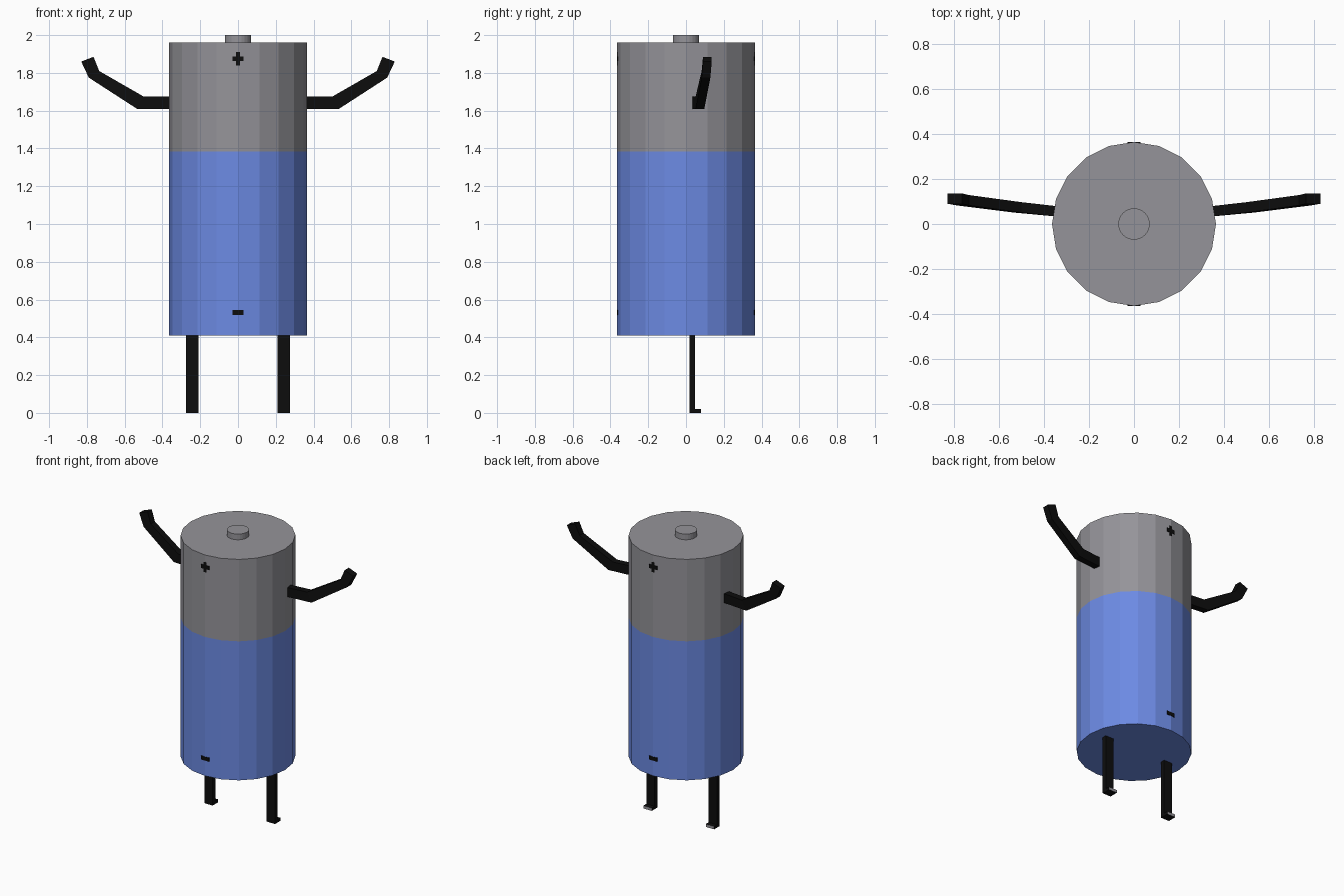
import bpy, bmesh, math
from mathutils import Vector

if "Cube" in bpy.data.objects:
    bpy.data.objects.remove(bpy.data.objects["Cube"])


def material(name, rgb):
    m = bpy.data.materials.new(name)
    m.diffuse_color = (*rgb, 1.0)
    m.use_nodes = True
    m.node_tree.nodes["Principled BSDF"].inputs["Base Color"].default_value = m.diffuse_color
    return m


GREY = material("grey metal", (0.30, 0.295, 0.32))
BLUE = material("blue", (0.15, 0.255, 0.77))
BLACK = material("black", (0.004, 0.004, 0.004))


def finish(name, bm, *mats):
    bmesh.ops.recalc_face_normals(bm, faces=bm.faces)
    me = bpy.data.meshes.new(name)
    bm.to_mesh(me)
    bm.free()
    for m in mats:
        me.materials.append(m)
    ob = bpy.data.objects.new(name, me)
    bpy.context.collection.objects.link(ob)
    return ob


def drum(name, r, z0, z1, sides, mat, cap_bottom=True, cap_top=True):
    """Upright faceted cylinder with a corner on each axis."""
    bm = bmesh.new()
    rings = [[bm.verts.new((r * math.cos(2 * math.pi * i / sides),
                            r * math.sin(2 * math.pi * i / sides), z))
              for i in range(sides)] for z in (z0, z1)]
    for i in range(sides):
        j = (i + 1) % sides
        bm.faces.new((rings[0][i], rings[0][j], rings[1][j], rings[1][i]))
    if cap_bottom:
        bm.faces.new(rings[0][::-1])
    if cap_top:
        bm.faces.new(rings[1])
    return finish(name, bm, mat)


def add_box(bm, lo, hi):
    verts = bmesh.ops.create_cube(bm, size=1)["verts"]
    lo, hi = Vector(lo), Vector(hi)
    for v in verts:
        v.co = Vector(((lo[k] + hi[k]) / 2 + v.co[k] * (hi[k] - lo[k])) for k in range(3))


# Body: blue lower part, grey upper part, grey terminal
drum("lower_body", 0.365, 0.41, 1.385, 20, BLUE, cap_top=False)
drum("upper_body", 0.365, 1.385, 1.96, 20, GREY, cap_bottom=False)
drum("top_terminal", 0.07, 1.955, 2.0, 24, GREY, cap_bottom=False)

# Arm sections: upper edge x, z; lower edge x, z; centre y
ARM = [(0.34, 1.675, 0.34, 1.61, 0.056),
       (0.50, 1.675, 0.535, 1.61, 0.074),
       (0.735, 1.81, 0.79, 1.775, 0.106),
       (0.765, 1.885, 0.83, 1.86, 0.113)]

for side, s in (("left", -1), ("right", 1)):
    # Bent arm
    bm = bmesh.new()
    rings = []
    for ux, uz, lx, lz, y in ARM:
        rings.append([bm.verts.new(c) for c in (
            (s * ux, y - 0.023, uz), (s * ux, y + 0.023, uz),
            (s * lx, y + 0.023, lz), (s * lx, y - 0.023, lz))])
    for a, b in zip(rings, rings[1:]):
        for i in range(4):
            j = (i + 1) % 4
            bm.faces.new((a[i], a[j], b[j], b[i]))
    bm.faces.new(rings[0])
    bm.faces.new(rings[-1])
    finish(side + "_arm", bm, BLACK)

    # Leg with a small foot, one L-shaped profile across its width
    bm = bmesh.new()
    prof = [(0.018, 0), (0.08, 0), (0.08, 0.02), (0.048, 0.02), (0.048, 0.42), (0.018, 0.42)]
    face = bm.faces.new([bm.verts.new((s * 0.242 - 0.0325, y, z)) for y, z in prof])
    ext = bmesh.ops.extrude_face_region(bm, geom=[face])["geom"]
    bmesh.ops.translate(bm, vec=(0.065, 0, 0),
                        verts=[g for g in ext if isinstance(g, bmesh.types.BMVert)])
    for f in bm.faces:  # grey toe end
        if f.calc_center_median().y > 0.079:
            f.material_index = 1
    finish(side + "_leg", bm, BLACK, GREY)

# Polarity marks on the front and back
for side, s in (("front", -1), ("back", 1)):
    y0, y1 = sorted((s * 0.3585, s * 0.3662))
    bm = bmesh.new()
    add_box(bm, (-0.03, y0, 1.862), (0.03, y1, 1.888))
    add_box(bm, (-0.01, y0, 1.84), (0.01, y1, 1.91))
    finish(side + "_plus_mark", bm, BLACK)
    bm = bmesh.new()
    add_box(bm, (-0.03, y0, 0.518), (0.03, y1, 0.544))
    finish(side + "_minus_mark", bm, BLACK)
